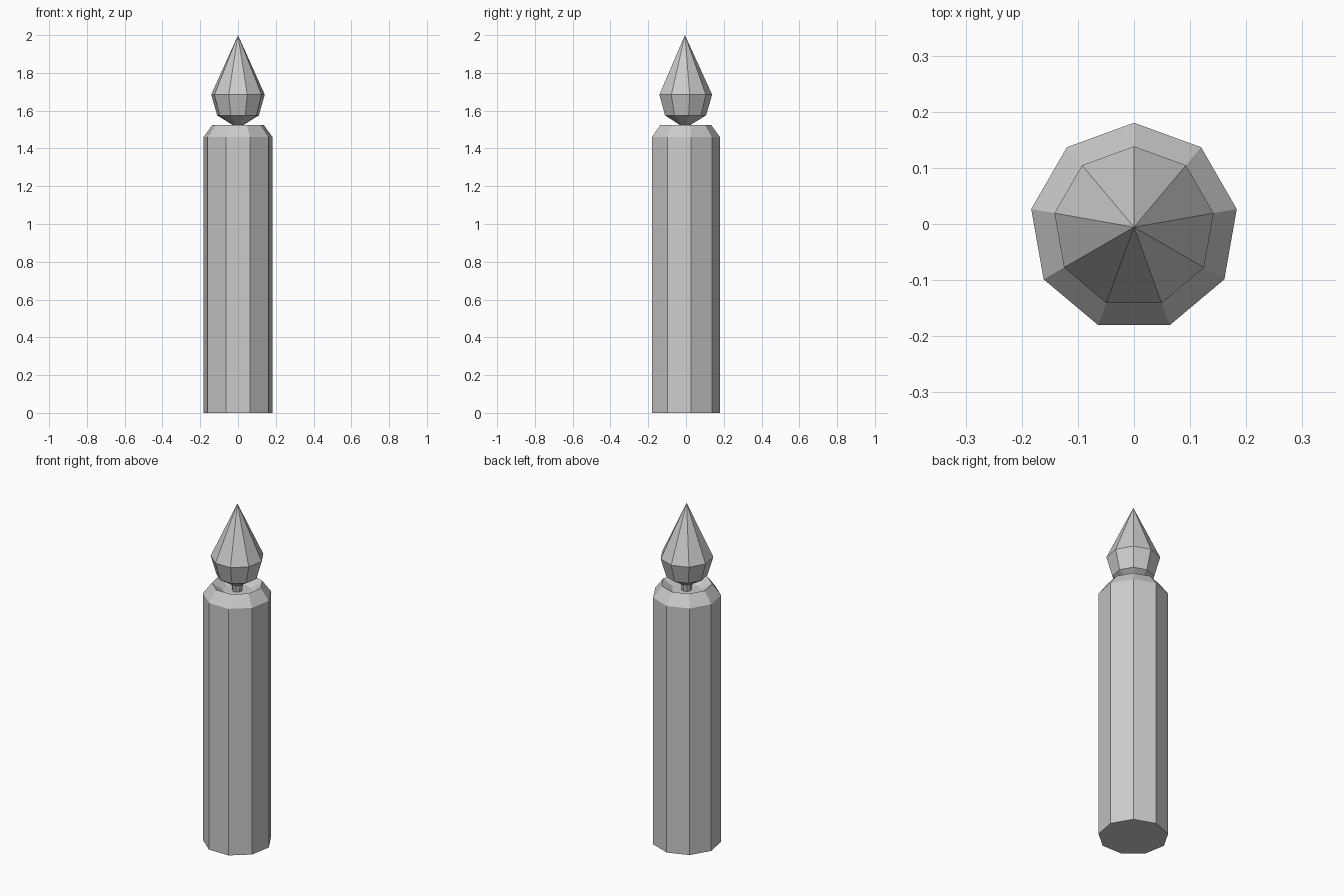
import bpy, bmesh, math

if "Cube" in bpy.data.objects:
    bpy.data.objects.remove(bpy.data.objects["Cube"])

SIDES = 9
R = 0.186
CY = -R * (1 - math.cos(math.radians(20))) / 2  # centres the odd-sided outline on y = 0


def lathe(name, profile):
    """Flat-faced nine-sided solid from (radius, z) pairs; radius 0 makes a point."""
    bm = bmesh.new()
    rings = []
    for r, z in profile:
        n = SIDES if r > 0 else 1
        ring = []
        for i in range(n):
            a = math.pi / 2 + 2 * math.pi * i / SIDES
            ring.append(bm.verts.new((r * math.cos(a), CY + r * math.sin(a), z)))
        rings.append(ring)
    for lo, hi in zip(rings, rings[1:]):
        for i in range(SIDES):
            j = (i + 1) % SIDES
            quad = [lo[i % len(lo)], lo[j % len(lo)], hi[j % len(hi)], hi[i % len(hi)]]
            bm.faces.new(list(dict.fromkeys(quad)))
    # Close open ends
    for ring in (rings[0], rings[-1]):
        if len(ring) > 1:
            bm.faces.new(ring)
    bmesh.ops.recalc_face_normals(bm, faces=bm.faces)
    me = bpy.data.meshes.new(name)
    bm.to_mesh(me)
    bm.free()
    ob = bpy.data.objects.new(name, me)
    bpy.context.collection.objects.link(ob)
    return ob


# Wax column with bevelled rim and a shallow bowl on top
lathe("candle_body", [(R, 0), (R, 1.46), (0.138, 1.525), (0.08, 1.487)])

# Short wick rising out of the bowl
lathe("wick", [(0.025, 1.47), (0.033, 1.535)])

# Pointed flame
lathe("flame", [(0.03, 1.525), (0.112, 1.575), (0.144, 1.685), (0, 2.0)])
